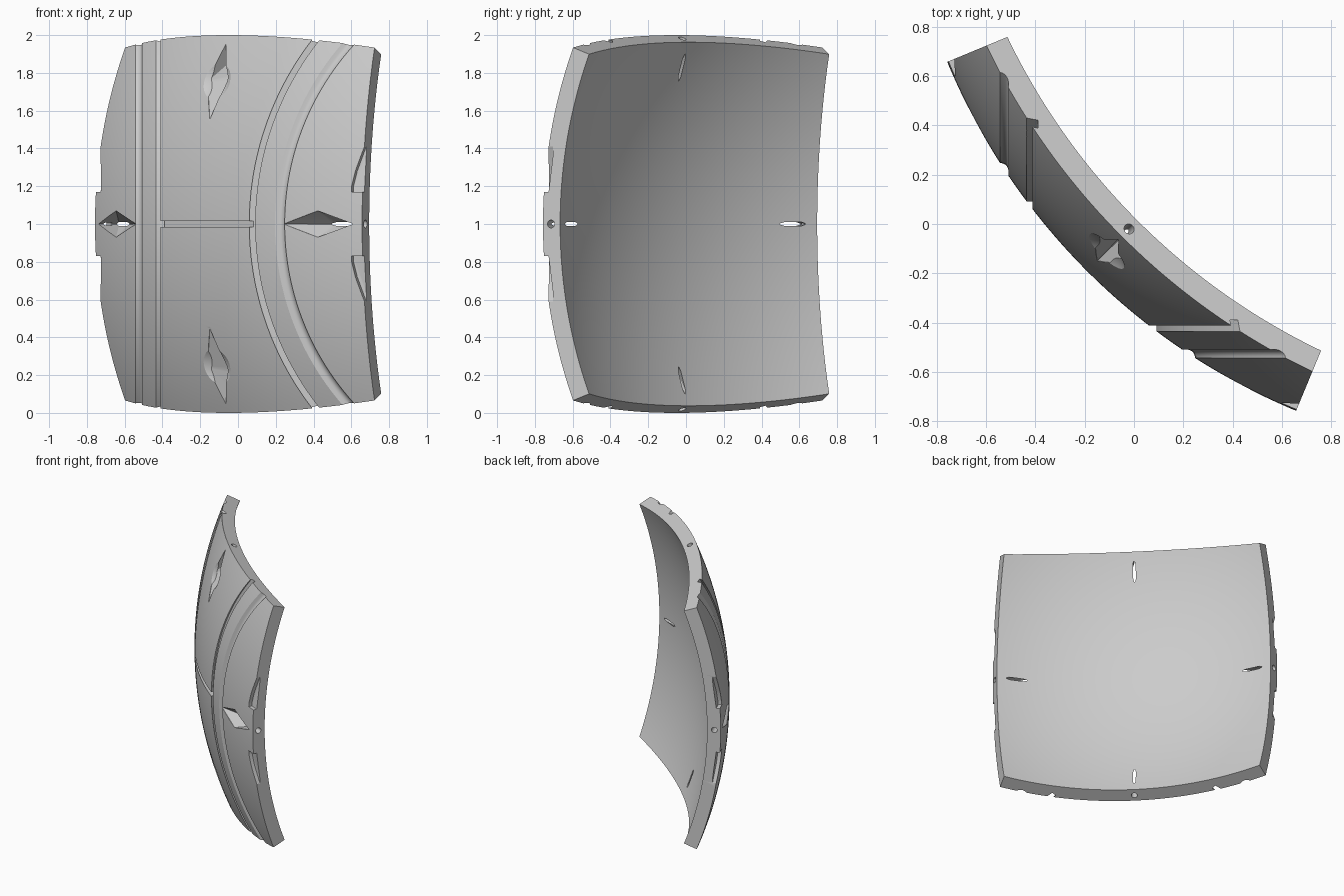
import bpy, bmesh, math
from mathutils import Vector, Matrix

cube = bpy.data.objects.get("Cube")
if cube:
    bpy.data.objects.remove(cube, do_unlink=True)

CENTRE = Vector((1.657, 1.657, 1.0))   # centre of the sphere the panel belongs to
R_OUT, R_IN = 2.613, 2.515
HALF = math.radians(22.5)
OUT = Vector((-1, -1, 0)).normalized()
SIDE = Vector((1, -1, 0)).normalized()
UP = Vector((0, 0, 1))

grey = bpy.data.materials.new("plain_grey")
grey.use_nodes = True
grey.diffuse_color = (0.6, 0.6, 0.6, 1)
grey.node_tree.nodes["Principled BSDF"].inputs["Base Color"].default_value = (0.6, 0.6, 0.6, 1)


def make_object(name, bm):
    bmesh.ops.recalc_face_normals(bm, faces=bm.faces)
    mesh = bpy.data.meshes.new(name)
    bm.to_mesh(mesh)
    bm.free()
    mesh.materials.append(grey)
    obj = bpy.data.objects.new(name, mesh)
    bpy.context.collection.objects.link(obj)
    return obj


def frame(turn):
    """Tangent direction and its lateral, turned about the panel's outward axis."""
    a = math.radians(turn)
    along = SIDE * math.cos(a) + UP * math.sin(a)
    return along, OUT.cross(along)


def place(turn, degrees, lateral, r):
    along, across = frame(turn)
    a = math.radians(degrees)
    rho = math.sqrt(r * r - lateral * lateral)
    return CENTRE + OUT * rho * math.cos(a) + along * rho * math.sin(a) + across * lateral


def hull(name, points):
    bm = bmesh.new()
    for p in points:
        bm.verts.new(p)
    res = bmesh.ops.convex_hull(bm, input=bm.verts)
    loose = [v for v in res["geom_interior"] if isinstance(v, bmesh.types.BMVert)]
    bmesh.ops.delete(bm, geom=loose, context="VERTS")
    return make_object(name, bm)


def ring(name, profile, swap):
    """Revolve an (x, radius) profile about the horizontal axis through the centre."""
    bm = bmesh.new()
    steps = 240
    loops = []
    for i in range(steps):
        t = math.tau * (i + 0.5) / steps
        loop = []
        for x, r in profile:
            p = Vector((x, CENTRE.y + r * math.cos(t), CENTRE.z + r * math.sin(t)))
            loop.append(bm.verts.new((p.y, p.x, p.z) if swap else p))
        loops.append(loop)
    n = len(profile)
    for i in range(steps):
        a, b = loops[i], loops[(i + 1) % steps]
        for j in range(n):
            k = (j + 1) % n
            bm.faces.new((a[j], a[k], b[k], b[j]))
    return make_object(name, bm)


# Curved square panel: two spherical skins joined by a rim
N = 64
bm = bmesh.new()
skins = []
for radius in (R_OUT, R_IN):
    grid = []
    for i in range(N + 1):
        ta = math.tan(HALF * (2 * i / N - 1))
        row = []
        for j in range(N + 1):
            tb = math.tan(HALF * (2 * j / N - 1))
            row.append(bm.verts.new(CENTRE + (OUT + SIDE * ta + UP * tb).normalized() * radius))
        grid.append(row)
    for i in range(N):
        for j in range(N):
            bm.faces.new((grid[i][j], grid[i + 1][j], grid[i + 1][j + 1], grid[i][j + 1]))
    skins.append(grid)
border = ([(i, 0) for i in range(N)] + [(N, j) for j in range(N)]
          + [(i, N) for i in range(N, 0, -1)] + [(0, j) for j in range(N, 0, -1)])
for (a, b), (c, d) in zip(border, border[1:] + border[:1]):
    bm.faces.new((skins[0][a][b], skins[0][c][d], skins[1][c][d], skins[1][a][b]))
panel = make_object("curved_panel", bm)

cutters = []

# Narrow slots and rounded steps, one pair per horizontal axis
slot = [(-0.75, 1.566), (-0.39, 1.566), (-0.39, 1.597), (-0.75, 1.597)]
step = [(-0.75, 1.5), (-0.509, 1.5)]
for i in range(7):
    t = math.radians(15 * i)
    step.append((-0.541 + 0.032 * math.cos(t), 1.442 - 0.032 * math.sin(t)))
step.append((-0.75, 1.41))
for swap in (False, True):
    cutters.append(ring("slot_cutter", slot, swap))
    cutters.append(ring("step_cutter", step, swap))

# Straight channel joining the two slots
cutters.append(hull("channel_cutter", [place(0, a, w, r) for a in (-7.5, -3.7, 0, 3.7, 7.5)
                                       for w in (-0.016, 0.016) for r in (2.583, 2.7)]))

for turn in (0, 90, 180, 270):
    # Diamond pocket narrowing to a slit through the back
    rim = [(12.2, 0), (16.8, 0.07), (21.4, 0), (16.8, -0.07)]
    pts = [place(turn, a, w, r) for a, w in rim for r in (R_OUT, 2.7)]
    pts += [place(turn, a, w, 2.505) for a in (18.2, 20.9) for w in (-0.003, 0.003)]
    cutters.append(hull("diamond_cutter", pts))

    # Pin hole drilled through the rim into the pocket
    along, across = frame(turn)
    mid = place(turn, 22.5, 0, 2.567)
    axis = along * math.cos(HALF) - OUT * math.sin(HALF)
    bm = bmesh.new()
    spin = axis.to_track_quat("Z", "Y").to_matrix().to_4x4()
    bmesh.ops.create_cone(bm, cap_ends=True, segments=24, radius1=0.021, radius2=0.021,
                          depth=0.16, matrix=Matrix.Translation(mid) @ spin)
    cutters.append(make_object("pin_hole_cutter", bm))

    if turn in (90, 270):
        # Shallow round dish around the upper and lower diamonds
        bm = bmesh.new()
        bmesh.ops.create_uvsphere(bm, u_segments=64, v_segments=48, radius=0.2,
                                  matrix=Matrix.Translation(place(turn, 16.8, 0, R_OUT + 0.173)))
        cutters.append(make_object("dish_cutter", bm))
    else:
        # Tapered finger notches on the side rims
        notch = [(21.1, 0.17), (21.1, 0.2), (21.5, 0.28), (22.5, 0.41), (23.5, 0.5), (23.5, 0.17)]
        for sign in (1, -1):
            cutters.append(hull("notch_cutter", [place(turn, a, sign * w, r)
                                                 for a, w in notch for r in (2.587, 2.7)]))

# Cut everything out of the panel, then drop the cutters
for c in cutters:
    c.hide_render = True
    mod = panel.modifiers.new(c.name, "BOOLEAN")
    mod.operation = "DIFFERENCE"
    mod.solver = "EXACT"
    mod.object = c
bpy.context.view_layer.update()
result = bpy.data.meshes.new_from_object(panel.evaluated_get(bpy.context.evaluated_depsgraph_get()))
panel.modifiers.clear()
panel.data = result
for c in cutters:
    bpy.data.objects.remove(c, do_unlink=True)
result.materials.clear()
result.materials.append(grey)
for poly in result.polygons:
    poly.material_index = 0

bpy.ops.object.select_all(action="DESELECT")
panel.select_set(True)
bpy.context.view_layer.objects.active = panel
bpy.ops.object.shade_smooth_by_angle(angle=math.radians(25))
